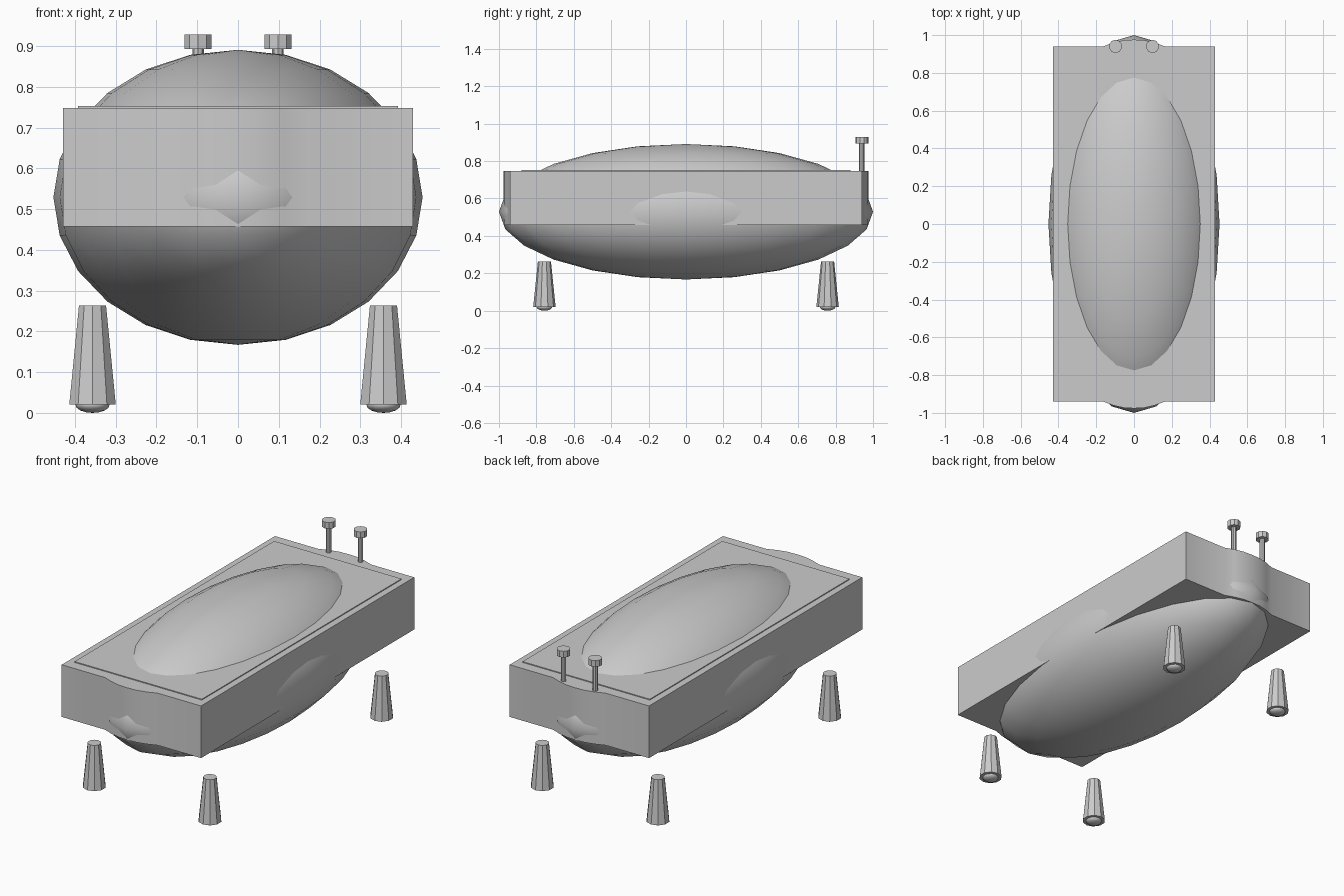
import bpy, bmesh, math

if "Cube" in bpy.data.objects:
    bpy.data.objects.remove(bpy.data.objects["Cube"])


def finish(bm, name, smooth=None):
    bmesh.ops.recalc_face_normals(bm, faces=bm.faces)
    me = bpy.data.meshes.new(name)
    bm.to_mesh(me)
    bm.free()
    ob = bpy.data.objects.new(name, me)
    bpy.context.collection.objects.link(ob)
    if smooth:
        bpy.ops.object.select_all(action='DESELECT')
        ob.select_set(True)
        bpy.context.view_layer.objects.active = ob
        bpy.ops.object.shade_smooth_by_angle(angle=math.radians(smooth))
    return ob


def prism(name, pts, z0, z1, smooth=None):
    bm = bmesh.new()
    f = bm.faces.new([bm.verts.new((x, y, z0)) for x, y in pts])
    ext = bmesh.ops.extrude_face_region(bm, geom=[f])
    for v in ext['geom']:
        if isinstance(v, bmesh.types.BMVert):
            v.co.z = z1
    return finish(bm, name, smooth)


def ellipsoid(name, loc, scale, segs, rings):
    bm = bmesh.new()
    bmesh.ops.create_uvsphere(bm, u_segments=segs, v_segments=rings, radius=1)
    bmesh.ops.scale(bm, vec=scale, verts=bm.verts)
    bmesh.ops.translate(bm, vec=loc, verts=bm.verts)
    return finish(bm, name, 50)


def cone(name, x, y, z0, z1, r0, r1, sides):
    bm = bmesh.new()
    bmesh.ops.create_cone(bm, cap_ends=True, segments=sides, radius1=r0,
                          radius2=r1, depth=z1 - z0)
    bmesh.ops.translate(bm, vec=(x, y, (z0 + z1) / 2), verts=bm.verts)
    return finish(bm, name)


# Rounded tub body
ellipsoid("tub_body", (0, 0, 0.529), (0.453, 1.0, 0.362), 24, 12)

# Rectangular surround with a shallow bow at each end
bow = [(0.163, 0.94), (0.11, 0.96), (0.055, 0.973), (0, 0.976),
       (-0.055, 0.973), (-0.11, 0.96), (-0.163, 0.94)]
half = [(0.43, 0.94)] + bow + [(-0.43, 0.94)]
prism("surround", half + [(-x, -y) for x, y in half], 0.457, 0.748, 25)

# Thin raised rim panel
prism("rim_panel", [(0.393, 0.88), (-0.393, 0.88), (-0.393, -0.88), (0.393, -0.88)],
      0.74, 0.753)

# Tapered feet with rounded pads
for x in (-0.357, 0.357):
    for y in (-0.757, 0.757):
        cone("foot", x, y, 0.02, 0.263, 0.06, 0.035, 10)
        ellipsoid("foot_pad", (x, y, 0.02), (0.042, 0.042, 0.02), 12, 8)

# Taps at the back
for x in (-0.098, 0.098):
    cone("tap_stem", x, 0.94, 0.70, 0.895, 0.014, 0.014, 8)
    cone("tap_head", x, 0.94, 0.893, 0.928, 0.035, 0.035, 10)
